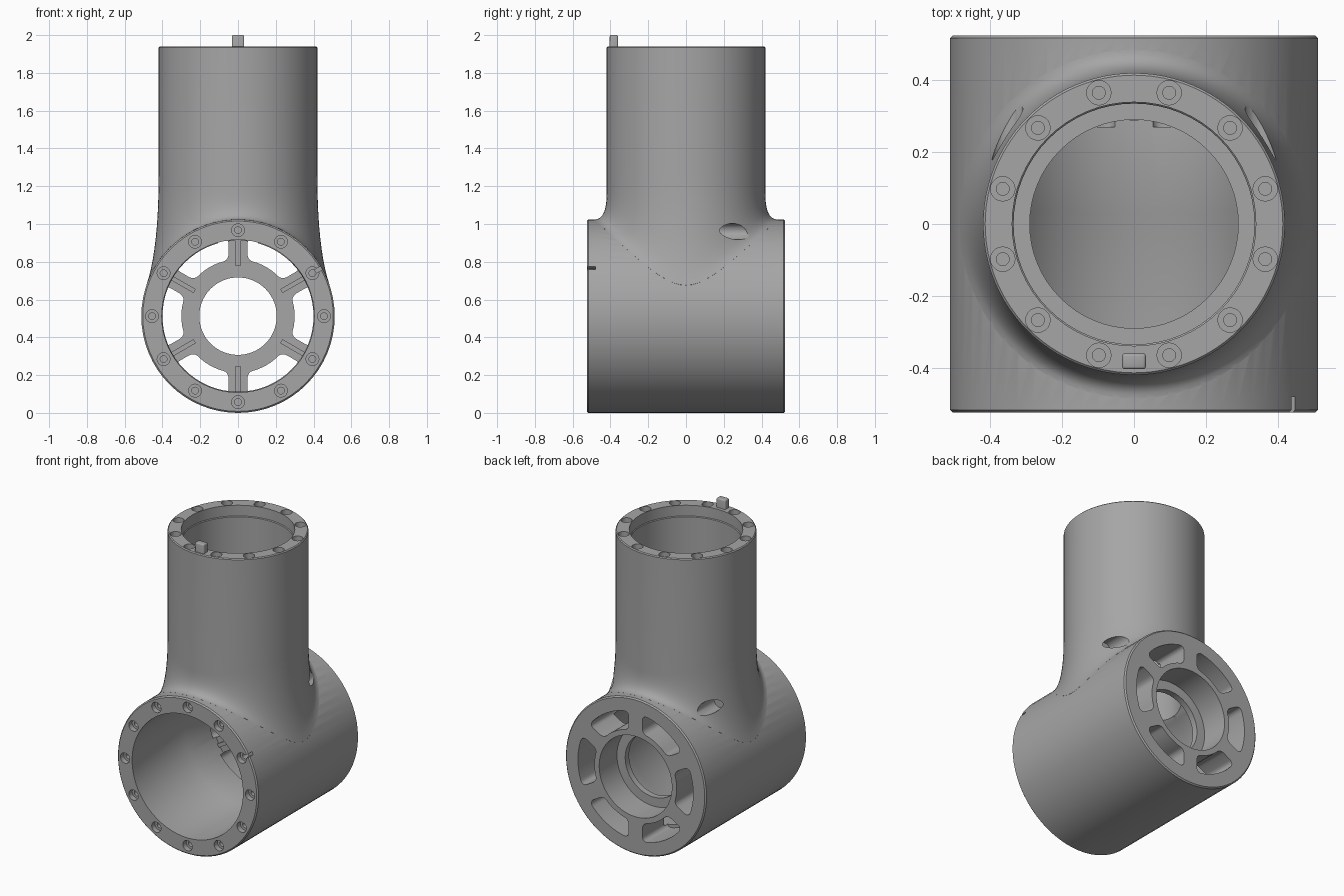
import bpy, bmesh, math
from mathutils import Matrix, Vector

if "Cube" in bpy.data.objects:
    bpy.data.objects.remove(bpy.data.objects["Cube"])

R, CZ, HALF = 0.512, 0.512, 0.525     # barrel radius, axis height, half length
TR, TOP, FOOT = 0.42, 1.94, 0.485     # neck radius, rim height, flare radius
BARREL = Matrix.Translation((0, 0, CZ)) @ Matrix.Rotation(math.pi / 2, 4, 'X')  # local z -> -y

metal = bpy.data.materials.new("grey_metal")
metal.use_nodes = True
grey = (0.38, 0.38, 0.38, 1)
metal.diffuse_color = grey
metal.node_tree.nodes["Principled BSDF"].inputs["Base Color"].default_value = grey


def finish(bm, name):
    bmesh.ops.recalc_face_normals(bm, faces=bm.faces)
    mesh = bpy.data.meshes.new(name)
    bm.to_mesh(mesh)
    bm.free()
    mesh.materials.append(metal)
    obj = bpy.data.objects.new(name, mesh)
    bpy.context.collection.objects.link(obj)
    return obj


def skin(bm, rings, low=None, high=None):
    """Bridge rings of points and close both ends."""
    vs = [[bm.verts.new(p) for p in ring] for ring in rings]
    n = len(vs[0])
    for a, b in zip(vs, vs[1:]):
        for i in range(n):
            bm.faces.new((a[i], a[(i + 1) % n], b[(i + 1) % n], b[i]))
    if low is None:
        bm.faces.new(vs[0])
    else:
        tip = bm.verts.new(low)
        for i in range(n):
            bm.faces.new((vs[0][i], tip, vs[0][(i + 1) % n]))
    bm.faces.new(vs[-1])


def lathe(bm, profile, matrix=Matrix(), n=64):
    skin(bm, [[matrix @ Vector((r * math.cos(2 * math.pi * i / n),
                                r * math.sin(2 * math.pi * i / n), z))
               for i in range(n)] for r, z in profile])


def box(bm, matrix, size):
    return bmesh.ops.create_cube(bm, size=1, matrix=matrix @ Matrix.Diagonal((*size, 1)))


def combine(target, tool, operation):
    mod = target.modifiers.new("combine", 'BOOLEAN')
    mod.operation, mod.solver, mod.object = operation, 'EXACT', tool
    bpy.context.view_layer.objects.active = target
    bpy.ops.object.modifier_apply(modifier=mod.name)
    bpy.data.objects.remove(tool)


def cut(target, build):
    bm = bmesh.new()
    build(bm)
    combine(target, finish(bm, "cutter"), 'DIFFERENCE')


# Horizontal barrel with softened end edges
bm = bmesh.new()
c = 0.008
lathe(bm, [(R - c, -HALF), (R, c - HALF), (R, HALF - c), (R - c, HALF)], BARREL)
housing = finish(bm, "housing")


# Neck that flares tangentially into the barrel
def neck_ring(kind, t=0):
    ring = []
    for i in range(96):
        a = 2 * math.pi * i / 96
        d = Vector((math.cos(a), math.sin(a), 0))
        foot, wall = d * FOOT, d * TR
        h = math.sqrt(R * R - foot.x ** 2)
        foot.z = CZ + h
        mid = wall.copy()
        mid.z = foot.z - foot.x / h * (wall.x - foot.x)
        wall.z = 1.16 + 0.1 * d.x ** 2
        if kind == "root":
            p = d * (FOOT - 0.015)
            p.z = foot.z - 0.03
        elif kind == "flare":
            p = foot * (1 - t) ** 2 + mid * 2 * t * (1 - t) + wall * t * t
        else:
            p = d * (TR - t)
            p.z = TOP - 0.006 + t
        ring.append(p)
    return ring


bm = bmesh.new()
rings = [neck_ring("root")] + [neck_ring("flare", k / 10) for k in range(11)]
skin(bm, rings + [neck_ring("rim"), neck_ring("rim", 0.006)], low=(0, 0, CZ))
combine(housing, finish(bm, "neck"), 'UNION')

# Neck bore, barrel bore and bearing seat
cut(housing, lambda b: lathe(b, [(0.29, 0.6), (0.29, 1.05), (0.335, 1.05),
                                 (0.335, 1.865), (0.339, 1.87), (0.339, 2.1)]))
cut(housing, lambda b: lathe(b, [(0.4, -0.3), (0.4, -0.03), (0.404, -0.02), (0.404, 0.7)], BARREL))
cut(housing, lambda b: lathe(b, [(0.265, -0.7), (0.265, -0.34), (0.205, -0.34),
                                 (0.205, -0.2)], BARREL))


# Six rounded windows through the back wall
def windows(b):
    for k in range(6):
        part = bmesh.new()
        outline = []
        for r, sign in ((0.3, 1), (0.42, -1)):
            lim = math.pi / 6 - math.asin(0.05 / r)
            for s in range(9):
                a = sign * lim * (s / 4 - 1)
                outline.append((r * math.cos(a), r * math.sin(a)))
        spin = BARREL @ Matrix.Rotation(k * math.pi / 3, 4, 'Z')
        skin(part, [[Vector((x, y, z)) for x, y in outline] for z in (-0.7, -0.27)])
        part.verts.ensure_lookup_table()
        corners = [part.edges.get((part.verts[i], part.verts[i + 18])) for i in (0, 8, 9, 17)]
        bmesh.ops.bevel(part, geom=corners, offset=0.034, segments=5, profile=0.5,
                        affect='EDGES', clamp_overlap=False)
        part.transform(spin)
        temp = bpy.data.meshes.new("window")
        part.to_mesh(temp)
        part.free()
        b.from_mesh(temp)
        bpy.data.meshes.remove(temp)


cut(housing, windows)


# Counterbored bolt circles on both flanges
def bolt_holes(b):
    for base, radius, face, turn in ((BARREL, 0.455, HALF, 0), (Matrix(), 0.378, TOP, 0.5)):
        for k in range(12):
            a = (k + turn) * math.pi / 6
            place = base @ Matrix.Translation((radius * math.cos(a), radius * math.sin(a), face))
            lathe(b, [(0.018, -0.13), (0.018, -0.035), (0.034, -0.035), (0.034, 0.05)], place, 20)


cut(housing, bolt_holes)


# Scooped side pockets at the flare, and a small slot in the front rim
def pockets(b):
    for side in (-1, 1):
        m = Matrix.Translation((side * 0.352, 0, 0.96)) @ Matrix.Rotation(-math.pi / 2, 4, 'X')
        lathe(b, [(0.043, 0.15), (0.043, 0.6)], m, 32)


cut(housing, pockets)
cut(housing, lambda b: box(b, BARREL @ Matrix.Rotation(math.pi / 6, 4, 'Z')
                           @ Matrix.Translation((0.5, 0, HALF)), (0.09, 0.02, 0.09)))

# Thin ribs along the six spokes
bm = bmesh.new()
for k in range(6):
    box(bm, BARREL @ Matrix.Rotation((k + 0.5) * math.pi / 3, 4, 'Z')
        @ Matrix.Translation((0.335, 0, -0.298)), (0.14, 0.024, 0.02))
ribs = finish(bm, "spoke_ribs")

# Locating pin on the rim
bm = bmesh.new()
box(bm, Matrix.Translation((0, -0.382, 1.96)), (0.066, 0.044, 0.08))
bmesh.ops.bevel(bm, geom=[e for e in bm.edges if max(v.co.z for v in e.verts) > 1.99
                          or abs(e.verts[0].co.z - e.verts[1].co.z) > 0.01],
                offset=0.008, segments=3, profile=0.5, affect='EDGES')
pin = finish(bm, "locating_pin")

# Smooth shading with crisp machined edges
for obj in (housing, ribs, pin):
    bpy.ops.object.select_all(action='DESELECT')
    obj.select_set(True)
    bpy.context.view_layer.objects.active = obj
    bpy.ops.object.shade_smooth_by_angle(angle=math.radians(30))
